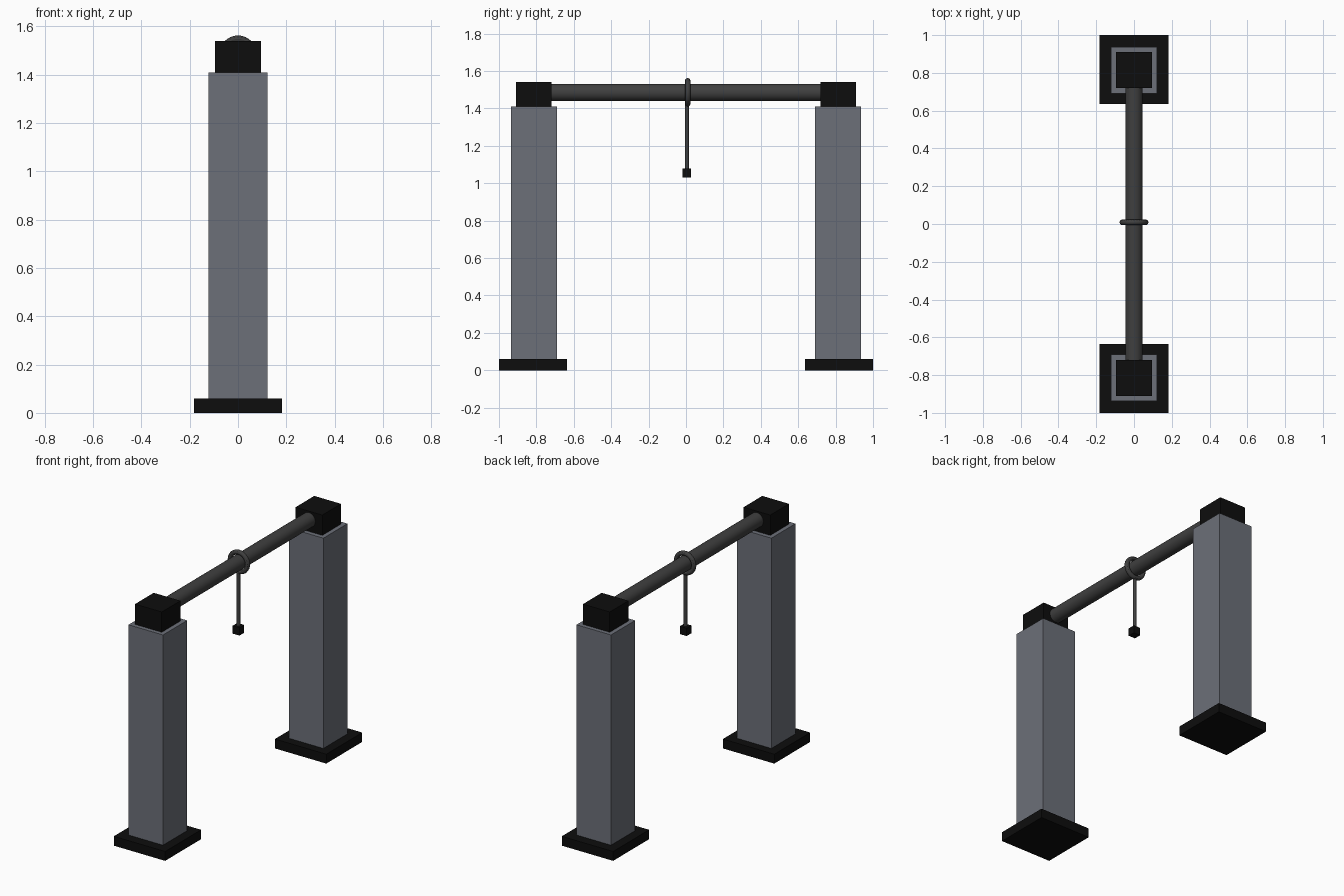
import bpy
from math import pi

if "Cube" in bpy.data.objects:
    bpy.data.objects.remove(bpy.data.objects["Cube"])


def material(name, rgb):
    m = bpy.data.materials.new(name)
    m.diffuse_color = (*rgb, 1)
    m.use_nodes = True
    m.node_tree.nodes["Principled BSDF"].inputs["Base Color"].default_value = m.diffuse_color
    return m


STEEL = material("steel_grey", (0.15, 0.16, 0.19))
BLACK = material("black", (0.004, 0.004, 0.004))
DARK = material("dark_grey", (0.05, 0.05, 0.05))


def finish(name, mat, smooth=False):
    ob = bpy.context.object
    ob.name = name
    ob.data.materials.append(mat)
    bpy.ops.object.transform_apply(location=False, rotation=True, scale=True)
    if smooth:
        bpy.ops.object.shade_smooth_by_angle()
    return ob


def box(name, y, z0, z1, width, mat):
    bpy.ops.mesh.primitive_cube_add(size=1, location=(0, y, (z0 + z1) / 2))
    bpy.context.object.scale = (width, width, z1 - z0)
    return finish(name, mat)


def rod(name, loc, radius, length, rot, mat):
    bpy.ops.mesh.primitive_cylinder_add(vertices=24, radius=radius, depth=length,
                                        location=loc, rotation=rot)
    return finish(name, mat, True)


# Two posts, each with a foot plate and a cap block
for side, s in (("front", -1), ("back", 1)):
    box(f"{side}_foot_plate", s * 0.8175, 0, 0.06, 0.365, BLACK)
    box(f"{side}_post", s * 0.8135, 0.06, 1.41, 0.245, STEEL)
    box(f"{side}_cap", s * 0.8145, 1.41, 1.54, 0.19, BLACK)

# Horizontal beam between the caps
rod("beam", (0, 0, 1.485), 0.046, 1.46, (pi / 2, 0, 0), DARK)

# Ring looped round the beam, with hanging rod and end weight
bpy.ops.mesh.primitive_torus_add(major_radius=0.062, minor_radius=0.0145,
                                 major_segments=32, minor_segments=12,
                                 location=(0, 0.009, 1.486), rotation=(pi / 2, 0, 0))
finish("ring", DARK, True)
rod("hanging_rod", (0, 0.005, 1.25), 0.0105, 0.35, (0, 0, 0), DARK)
box("end_weight", 0.004, 1.03, 1.08, 0.048, BLACK)
